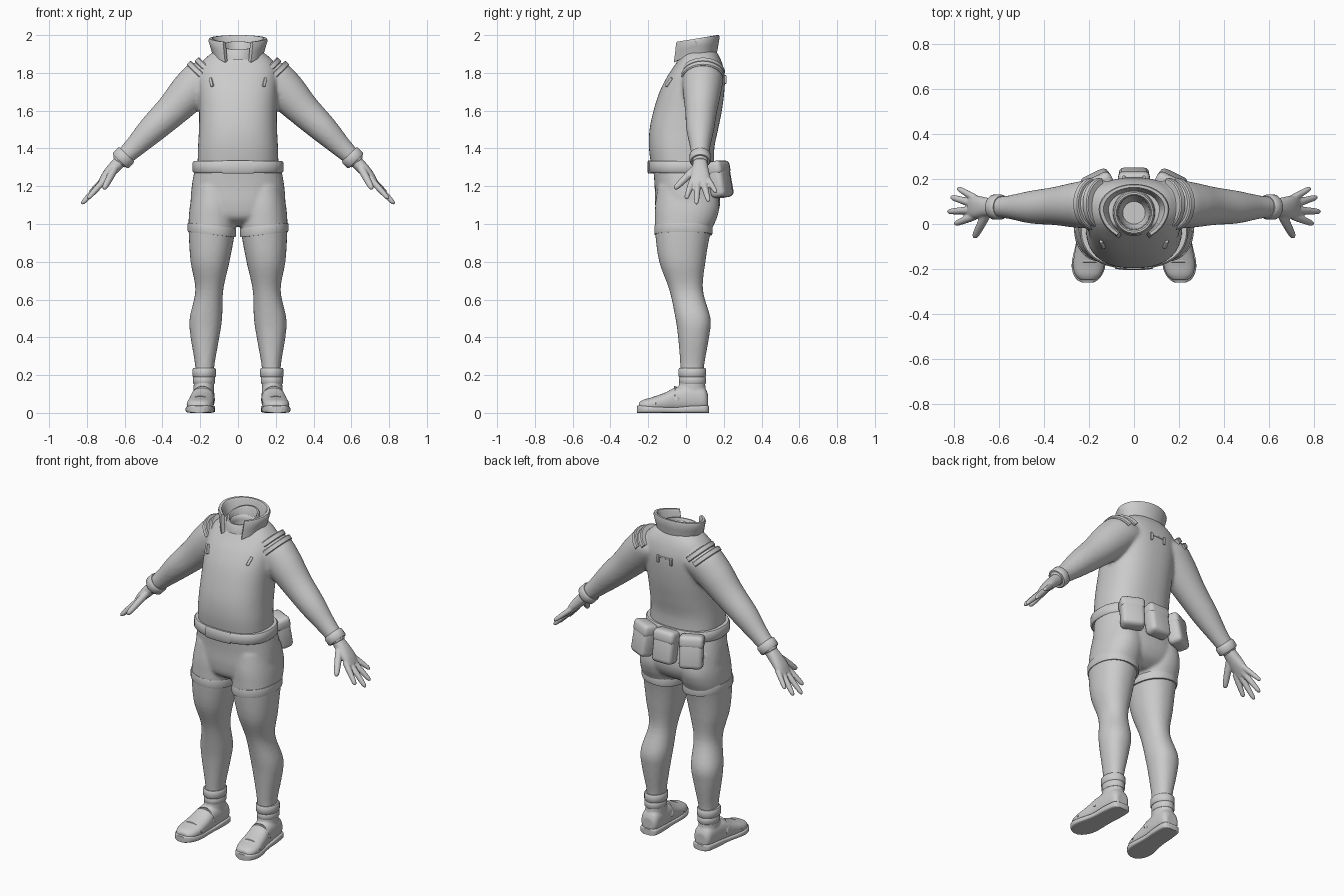
import bpy, bmesh
from math import sin, cos, pi, radians
from mathutils import Vector, Matrix, Euler

if "Cube" in bpy.data.objects:
    bpy.data.objects.remove(bpy.data.objects["Cube"])

X, Y, Z = Vector((1, 0, 0)), Vector((0, 1, 0)), Vector((0, 0, 1))


def finish(name, bm, mirror=False, voxel=0, relax=4, angle=40):
    bmesh.ops.recalc_face_normals(bm, faces=bm.faces)
    me = bpy.data.meshes.new(name)
    bm.to_mesh(me)
    bm.free()
    ob = bpy.data.objects.new(name, me)
    bpy.context.collection.objects.link(ob)
    for f in me.polygons:
        f.use_smooth = True
    if voxel:
        m = ob.modifiers.new("Fuse", 'REMESH')
        m.mode, m.voxel_size, m.use_smooth_shade = 'VOXEL', voxel, True
        m = ob.modifiers.new("Relax", 'SMOOTH')
        m.factor, m.iterations = 0.5, relax
    else:
        me.set_sharp_from_angle(angle=radians(angle))
    if mirror:
        m = ob.modifiers.new("Mirror", 'MIRROR')
        m.use_mirror_merge = False
    return ob


def loft(bm, stations, u, v, p=2.0, n=32, sub=5):
    """Skin superellipse rings (x, y, z, ru, rv) along a smooth path."""
    s = [Vector(a) for a in stations]
    path = []
    for i in range(len(s) - 1):
        a, b, c, d = s[max(i - 1, 0)], s[i], s[i + 1], s[min(i + 2, len(s) - 1)]
        for k in range(sub):
            t = k / sub
            path.append(0.5 * (2 * b + (c - a) * t + (2 * a - 5 * b + 4 * c - d) * t * t
                               + (3 * b - a - 3 * c + d) * t ** 3))
    path.append(s[-1])
    power = lambda w: (1 if w > 0 else -1) * abs(w) ** (2 / p)
    rings = []
    for q in path:
        o = Vector(q[:3])
        rings.append([bm.verts.new(o + u * q[3] * power(cos(2 * pi * k / n))
                                   + v * q[4] * power(sin(2 * pi * k / n))) for k in range(n)])
    for r1, r2 in zip(rings, rings[1:]):
        for k in range(n):
            bm.faces.new((r1[k], r1[(k + 1) % n], r2[(k + 1) % n], r2[k]))
    bm.faces.new(rings[0])
    bm.faces.new(rings[-1])


def sweep(name, section, a0=0.0, a1=360.0, n=48, mirror=False):
    """Sweep a closed section (function of angle) round an arc."""
    closed = a1 - a0 >= 360
    bm = bmesh.new()
    rows = [[bm.verts.new(p) for p in section(radians(a0 + (a1 - a0) * i / n))]
            for i in range(n if closed else n + 1)]
    m = len(rows[0])
    for i in range(n):
        r1, r2 = rows[i], rows[(i + 1) % len(rows)]
        for k in range(m):
            bm.faces.new((r1[k], r1[(k + 1) % m], r2[(k + 1) % m], r2[k]))
    if not closed:
        bm.faces.new(rows[0])
        bm.faces.new(rows[-1])
    return finish(name, bm, mirror)


def band(name, c, u, v, ru, rv, axis, h, t=0.012, inset=0.02, tilt=0.0, p=2.0, **kw):
    """Rounded strap round an ellipse; tilt lifts it towards +u."""
    c, axis = Vector(c), Vector(axis).normalized()
    prof = [(-h, -inset), (-h, t * .5), (-h * .7, t), (h * .7, t), (h, t * .5), (h, -inset)]

    def section(a):
        ca, sa = cos(a), sin(a)
        ca, sa = [(1 if w > 0 else -1) * abs(w) ** (2 / p) for w in (ca, sa)]
        return [c + u * (ru + d) * ca + v * (rv + d) * sa + axis * (z + tilt * ca) for z, d in prof]
    return sweep(name, section, **kw)


def box(name, loc, size, rot=(0, 0, 0), bevel=0.01, mirror=False):
    bm = bmesh.new()
    mat = Matrix.LocRotScale(Vector(loc), Euler(rot), Vector(size))
    bmesh.ops.create_cube(bm, size=1, matrix=mat)
    bmesh.ops.bevel(bm, geom=bm.edges[:], offset=bevel, segments=3, profile=0.5, affect='EDGES')
    return finish(name, bm, mirror)


def upright(rows):
    """Rows (z, x centre, x radius, y front, y back) to loft stations."""
    return [(cx, (f + b) / 2, z, rx, (b - f) / 2) for z, cx, rx, f, b in rows]


# Shirt: torso and sleeves fused into one surface
bm = bmesh.new()
loft(bm, upright([(1.28, 0, .215, -.18, .15), (1.4, 0, .212, -.196, .15), (1.5, 0, .207, -.193, .17),
                  (1.6, 0, .206, -.172, .19), (1.7, 0, .21, -.14, .203), (1.78, 0, .212, -.1, .206),
                  (1.84, 0, .2, -.06, .195), (1.88, 0, .17, -.035, .18), (1.915, 0, .125, -.02, .16)]),
     X, Y, p=2.4, n=48)
for s in (1, -1):
    loft(bm, [(s * x, y, z, ru, rv) for x, y, z, ru, rv in [
        (.08, .09, 1.79, .09, .09), (.17, .09, 1.775, .108, .109), (.25, .085, 1.705, .102, .107),
        (.35, .08, 1.6, .085, .089), (.455, .075, 1.5, .073, .075), (.55, .075, 1.405, .053, .056),
        (.635, .075, 1.325, .042, .043)]], Y, Vector((.72 * s, 0, .69)))
shirt = finish("shirt", bm, voxel=0.01, relax=5)

# Hollow of the neck
bm = bmesh.new()
loft(bm, [(0, .05, 1.8, .05, .05), (0, .05, 1.86, .065, .07), (0, .05, 2.0, .072, .08)], X, Y)
cutter = finish("neck_cutter", bm)
cutter.hide_render = True
cutter.display_type = 'WIRE'
cut = shirt.modifiers.new("Neck", 'BOOLEAN')
cut.operation, cut.object, cut.solver = 'DIFFERENCE', cutter, 'EXACT'

# Trousers: hips and legs fused
bm = bmesh.new()
loft(bm, upright([(1.31, 0, .225, -.175, .15), (1.2, 0, .245, -.166, .17), (1.1, 0, .247, -.163, .18),
                  (1.03, 0, .2, -.145, .15), (.99, 0, .09, -.08, .09)]), X, Y, p=2.4, n=48)
for s in (1, -1):
    loft(bm, upright([(z, s * cx, rx, f, b) for z, cx, rx, f, b in [
        (1.2, .125, .11, -.15, .16), (1.1, .132, .122, -.163, .177), (1.03, .136, .125, -.165, .163),
        (.95, .139, .122, -.163, .13), (.8, .148, .103, -.142, .103), (.65, .152, .074, -.088, .09),
        (.5, .17, .086, -.056, .13), (.4, .175, .076, -.042, .122), (.25, .176, .051, -.03, .096),
        (.15, .18, .05, -.03, .09)]]), X, Y, p=2.2)
finish("trousers", bm, voxel=0.01)

# Hems, cuffs and belt
band("shorts_hem", (.139, -.014, .968), X, Y, .124, .150, Z, .024, .004, tilt=.014, p=2.2, mirror=True)
band("belt", (0, -.018, 1.302), X, Y, .227, .168, Z, .031, .014, p=2.4, n=64)
band("belt_front_keeper", (0, -.018, 1.302), X, Y, .235, .176, Z, .034, .011, p=2.4,
     a0=254, a1=286, n=12)
band("ankle_cuff_upper", (.179, .033, .213), X, Y, .052, .063, Z, .024, .011, mirror=True)
band("ankle_cuff_lower", (.18, .035, .172), X, Y, .05, .062, Z, .02, .009, mirror=True)
ARM = Vector((.7, 0, -.72))
PERP = Vector((.72, 0, .7))
band("wrist_cuff", (.607, .075, 1.35), Y, PERP, .044, .046, ARM, .026, .012, mirror=True, n=32)

# Shoulder straps over the top of each sleeve
for name, x, z, r in [("outer_shoulder_strap", .178, 1.772, .106), ("inner_shoulder_strap", .135, 1.79, .107)]:
    band(name, (x, .09, z), Y, PERP, r, r, ARM, .016, .011, inset=.035,
         a0=12, a1=168, n=28, mirror=True)

# Open collar whose front ends drop into lapels
def collar(t):
    k = max(0.0, (abs(t) - radians(105)) / radians(45))
    zb, zt = 1.9 - .045 * k, 1.983 + .017 * cos(t) - .004 * k
    prof = [(.136, zb, .045), (.148, (zb + zt) / 2, .03), (.157, zt - .012, .02), (.152, zt, .02),
            (.136, zt, .02), (.128, zt - .012, .02), (.112, zb + .008, .04)]
    return [Vector((r * sin(t), .065 + r * .72 * cos(t) - d * k, z)) for r, z, d in prof]


sweep("collar", collar, -150, 150, 56)

# Inner neck band, lower at the front
def neck(t):
    top = 1.945 + .022 * cos(t)
    prof = [(.098, 1.87), (.092, top - .008), (.086, top), (.078, top), (.072, top - .008), (.07, 1.87)]
    return [Vector((r * sin(t), .05 + r * 1.05 * cos(t), z)) for r, z in prof]


sweep("neck_band", neck)

# Hand: palm, four fingers and thumb fused
bm = bmesh.new()
N = Vector((.77, 0, .64))
loft(bm, [(.61, .075, 1.345, .034, .033), (.66, .075, 1.295, .043, .032), (.70, .075, 1.25, .051, .026),
          (.728, .075, 1.213, .046, .017)], Y, N, p=2.3)
for a, b, r in [((.705, .036, 1.235), (.797, 0, 1.133), .016), ((.715, .062, 1.225), (.828, .055, 1.106), .016),
                ((.713, .09, 1.227), (.814, .12, 1.119), .016), ((.70, .112, 1.243), (.785, .16, 1.166), .0145),
                ((.655, .045, 1.29), (.71, -.06, 1.186), .019)]:
    a, b = Vector(a), Vector(b)
    d = (b - a).normalized()
    u = d.cross(N).normalized()
    loft(bm, [(*a.lerp(b, t), r * q, r * q) for t, q in
              [(0, 1.1), (.4, 1.05), (.75, .9), (.93, .7), (1, .3)]], u, u.cross(d), n=16)
finish("hand", bm, mirror=True, voxel=0.005, relax=3)

# Boots: shaft, foot and sole
bm = bmesh.new()
loft(bm, upright([(.05, .183, .058, -.05, .11), (.11, .181, .055, -.042, .105), (.17, .18, .054, -.035, .1)]), X, Y)
loft(bm, [(cx, y, (lo + hi) / 2, w, (hi - lo) / 2) for y, cx, w, lo, hi in [
    (.116, .18, .035, .02, .1), (.095, .18, .054, .01, .135), (.03, .183, .06, .005, .15),
    (-.05, .188, .062, .005, .137), (-.11, .194, .067, .005, .108), (-.18, .201, .07, .005, .083),
    (-.225, .204, .058, .008, .07), (-.25, .205, .034, .015, .055)]], X, Z, p=2.4)
finish("boot", bm, mirror=True, voxel=0.006, relax=4)
bm = bmesh.new()
loft(bm, [(cx, y, hi / 2, w, hi / 2) for y, cx, w, hi in [
    (.122, .18, .03, .036), (.105, .18, .055, .04), (.03, .184, .063, .038), (-.06, .19, .063, .03),
    (-.16, .2, .075, .034), (-.21, .204, .07, .038), (-.245, .206, .05, .04), (-.26, .206, .025, .036)]],
     X, Z, p=5)
finish("boot_sole", bm, mirror=True)

# Toe cap seam and instep strap
band("toe_seam", (.199, -.165, .04), X, Z, .069, .046, (0, 1, .15), .006, .004, a0=5, a1=175, n=24, mirror=True)
band("instep_strap", (.188, -.05, .06), X, Z, .06, .072, (0, 1, -.5), .014, .006, a0=5, a1=175, n=24, mirror=True)

# Three pouches on the back of the belt
for name, (x, y), turn, mir in [("middle_pouch", (0, .198), 0, False), ("side_pouch", (.162, .178), -.45, True)]:
    box(name, (x, y, 1.235), (.135, .085, .19), (.17, 0, turn), .026, mir)
    box(name + "_lid", (x + .01 * sin(turn), y - .01, 1.295), (.141, .091, .075), (.17, 0, turn), .024, mir)

# Small pull tabs on chest and upper back
box("chest_tab", (.14, -.088, 1.75), (.016, .02, .055), (-.5, .45, .35), .004, True)
box("back_tab", (.045, .205, 1.765), (.014, .02, .045), (0, 0, 0), .004, True)
box("back_tab_bar", (0, .203, 1.778), (.09, .012, .01), (0, 0, 0), .003)
